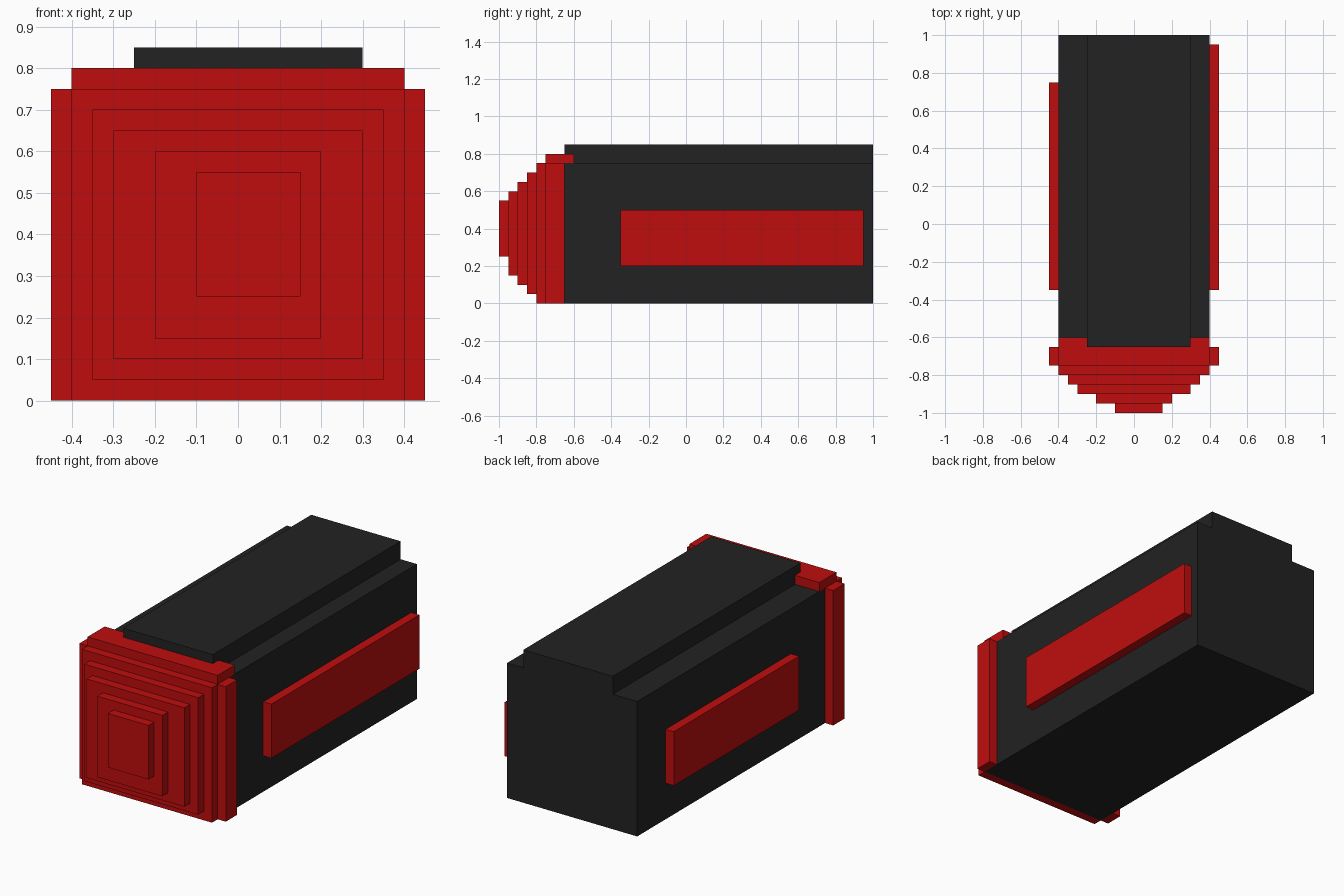
import bpy
import bmesh
from mathutils import Vector

cube = bpy.data.objects.get("Cube")
if cube:
    bpy.data.objects.remove(cube, do_unlink=True)


def make_material(name, color):
    mat = bpy.data.materials.new(name)
    mat.use_nodes = True
    mat.diffuse_color = color
    bsdf = next(n for n in mat.node_tree.nodes if n.type == 'BSDF_PRINCIPLED')
    bsdf.inputs["Base Color"].default_value = color
    return mat


RED = make_material("red", (0.52, 0.004, 0.004, 1))
BLACK = make_material("black", (0.016, 0.016, 0.016, 1))


def box(name, x, y, z, mat):
    """Box spanning the (min, max) range given on each axis."""
    low, high = (Vector(c) for c in zip(x, y, z))
    size, centre = high - low, (low + high) / 2
    bm = bmesh.new()
    bmesh.ops.create_cube(bm, size=1)
    bmesh.ops.scale(bm, vec=size, verts=bm.verts)
    mesh = bpy.data.meshes.new(name)
    bm.to_mesh(mesh)
    bm.free()
    mesh.materials.append(mat)
    obj = bpy.data.objects.new(name, mesh)
    obj.location = centre
    bpy.context.collection.objects.link(obj)
    return obj


# Main body and raised top
box("body", (-0.4, 0.4), (-0.75, 1), (0, 0.75), BLACK)
box("top_ridge", (-0.25, 0.3), (-0.65, 1), (0.75, 0.85), BLACK)

# Stepped nose: x range and z range of each layer, back to front
layers = [
    ((-0.4, 0.4), (0, 0.75)),
    ((-0.35, 0.35), (0.05, 0.7)),
    ((-0.3, 0.3), (0.1, 0.65)),
    ((-0.2, 0.2), (0.15, 0.6)),
    ((-0.1, 0.15), (0.25, 0.55)),
]
for i, (x, z) in enumerate(layers):
    back = -0.75 - 0.05 * i
    box(f"nose_layer_{i + 1}", x, (back - 0.05, back), z, RED)

# Collar around the front of the body
box("collar_top", (-0.4, 0.4), (-0.75, -0.6), (0.75, 0.8), RED)

# Side collars and side panels; the left panel reaches further back
for side, x, panel_end in (("left", (0.4, 0.45), 0.95), ("right", (-0.45, -0.4), 0.75)):
    box(f"collar_{side}", x, (-0.75, -0.65), (0, 0.75), RED)
    box(f"side_panel_{side}", x, (-0.35, panel_end), (0.2, 0.5), RED)
